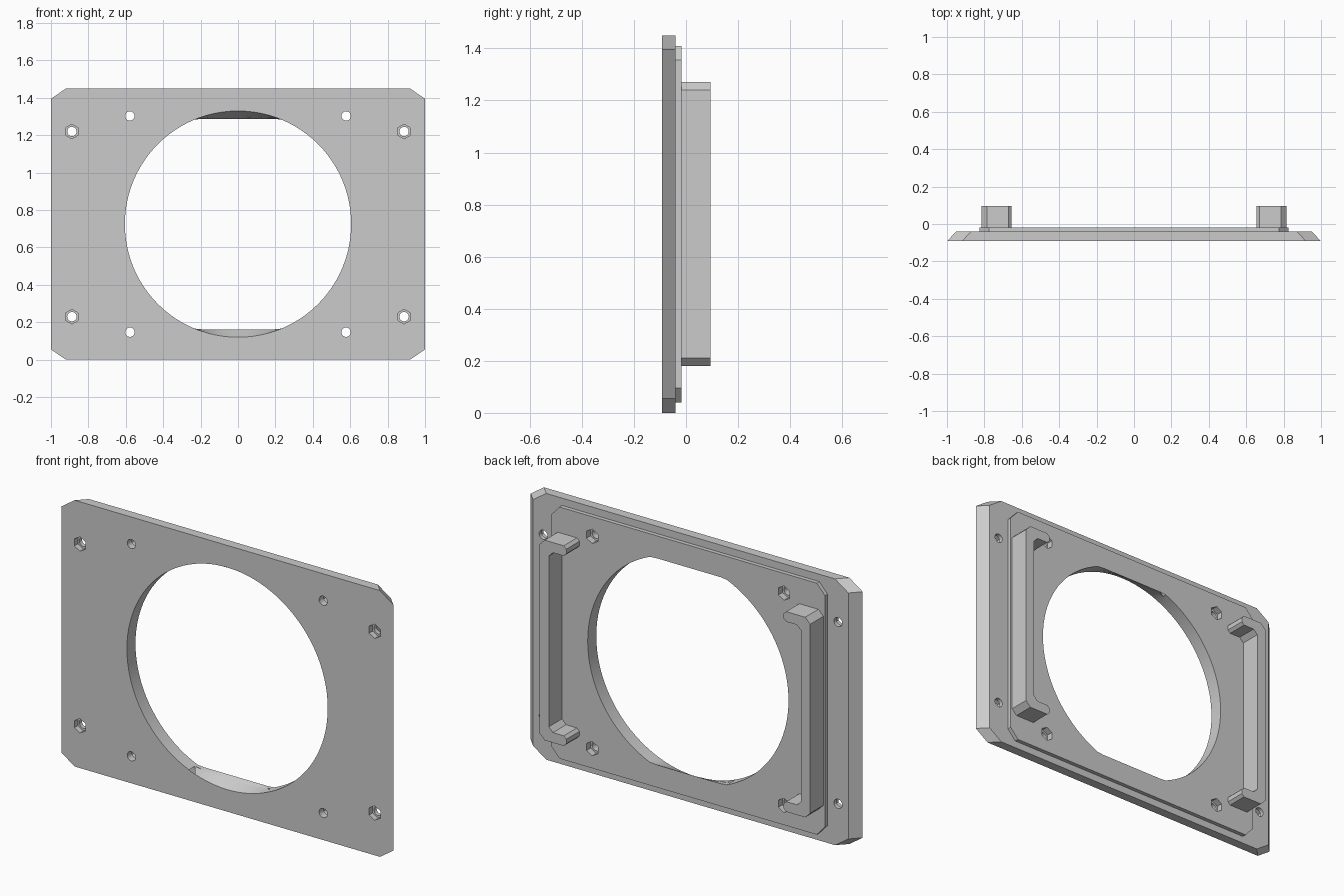
import bpy, bmesh, math

cube = bpy.data.objects.get("Cube")
if cube:
    bpy.data.objects.remove(cube, do_unlink=True)

MID = 0.725                      # height of the plate centre
FRONT, STEP, BACK, GRIP = -0.092, -0.04, -0.018, 0.095

grey = bpy.data.materials.new("light grey")
grey.use_nodes = True
grey.diffuse_color = (0.6, 0.6, 0.6, 1)
grey.node_tree.nodes["Principled BSDF"].inputs["Base Color"].default_value = (0.6, 0.6, 0.6, 1)


def loft(name, sections):
    """Skin a closed solid through (y, [(x, z), ...]) sections."""
    bm = bmesh.new()
    rings = [[bm.verts.new((x, y, z)) for x, z in pts] for y, pts in sections]
    n = len(rings[0])
    for a, b in zip(rings, rings[1:]):
        for i in range(n):
            j = (i + 1) % n
            bm.faces.new((a[i], a[j], b[j], b[i]))
    bm.faces.new(rings[0][::-1])
    bm.faces.new(rings[-1])
    bmesh.ops.recalc_face_normals(bm, faces=bm.faces)
    mesh = bpy.data.meshes.new(name)
    bm.to_mesh(mesh)
    bm.free()
    mesh.materials.append(grey)
    obj = bpy.data.objects.new(name, mesh)
    bpy.context.collection.objects.link(obj)
    return obj


def clipped_rect(half_w, half_h, cut_x, cut_z):
    quarter = [(half_w, half_h - cut_z), (half_w - cut_x, half_h)]
    right = [(x, -z) for x, z in reversed(quarter)] + quarter
    return [(x, MID + z) for x, z in right + [(-x, -z) for x, z in right]]


def ring(cx, cz, r, n, limit=9.0):
    pts = []
    for i in range(n):
        a = math.tau * i / n + math.pi / 2
        pts.append((cx + r * math.cos(a), cz + max(-limit, min(limit, r * math.sin(a)))))
    return pts


def prism(name, y0, y1, pts):
    return loft(name, [(y0, pts), (y1, pts)])


# Front plate with slanted sides, and raised plate behind it
front_plate = loft("front_plate", [(FRONT, clipped_rect(1.0, MID, 0.08, 0.055)),
                                   (STEP, clipped_rect(0.95, MID, 0.08, 0.055))])
raised_plate = prism("raised_plate", STEP, BACK, clipped_rect(0.825, 0.685, 0.05, 0.055))

# Central opening: round in front, flattened top and bottom at the back
R, FLAT = 0.605, 0.5625
round_ring, flat_ring = ring(0, MID, R, 96), ring(0, MID, R, 96, FLAT)
cutters = [loft("opening_cutter", [(FRONT - 0.05, round_ring), (FRONT, round_ring),
                                   (BACK, flat_ring), (BACK + 0.05, flat_ring)])]

# Bolt holes: outer set has nut pockets in front, inner set at the back
for sx in (-1, 1):
    for sz in (-1, 1):
        outer = (sx * 0.888, MID + sz * 0.495)
        inner = (sx * 0.578, MID + sz * 0.578)
        for x, z in (outer, inner):
            cutters.append(prism("bolt_cutter", -0.2, 0.1, ring(x, z, 0.025, 24)))
        cutters.append(prism("nut_cutter", -0.2, FRONT + 0.03, ring(*outer, 0.039, 6)))
        cutters.append(prism("nut_cutter", BACK - 0.035, 0.1, ring(*inner, 0.039, 6)))

# Cut both plates, keep the result and drop the cutters
for plate in (front_plate, raised_plate):
    for c in cutters:
        mod = plate.modifiers.new("cut", 'BOOLEAN')
        mod.operation, mod.solver, mod.object = 'DIFFERENCE', 'EXACT', c
    bpy.context.view_layer.update()
    result = bpy.data.meshes.new_from_object(
        plate.evaluated_get(bpy.context.evaluated_depsgraph_get()))
    plate.modifiers.clear()
    plate.data = result
for c in cutters:
    bpy.data.objects.remove(c, do_unlink=True)

for obj in bpy.context.selected_objects:
    obj.select_set(False)
for plate in (front_plate, raised_plate):
    plate.select_set(True)
bpy.context.view_layer.objects.active = front_plate
bpy.ops.object.shade_smooth_by_angle(angle=math.radians(20))

# C-shaped brackets on the back, upper half outlined from outer side to arm tip
half = [(0.815, 0.515), (0.785, 0.545), (0.67, 0.545), (0.655, 0.53),
        (0.655, 0.505), (0.67, 0.49), (0.735, 0.49), (0.76, 0.465)]
outline = half + [(x, -z) for x, z in reversed(half)]
for side, s in (("left", 1), ("right", -1)):
    prism(side + "_bracket", BACK, GRIP, [(s * x, MID + z) for x, z in outline])
